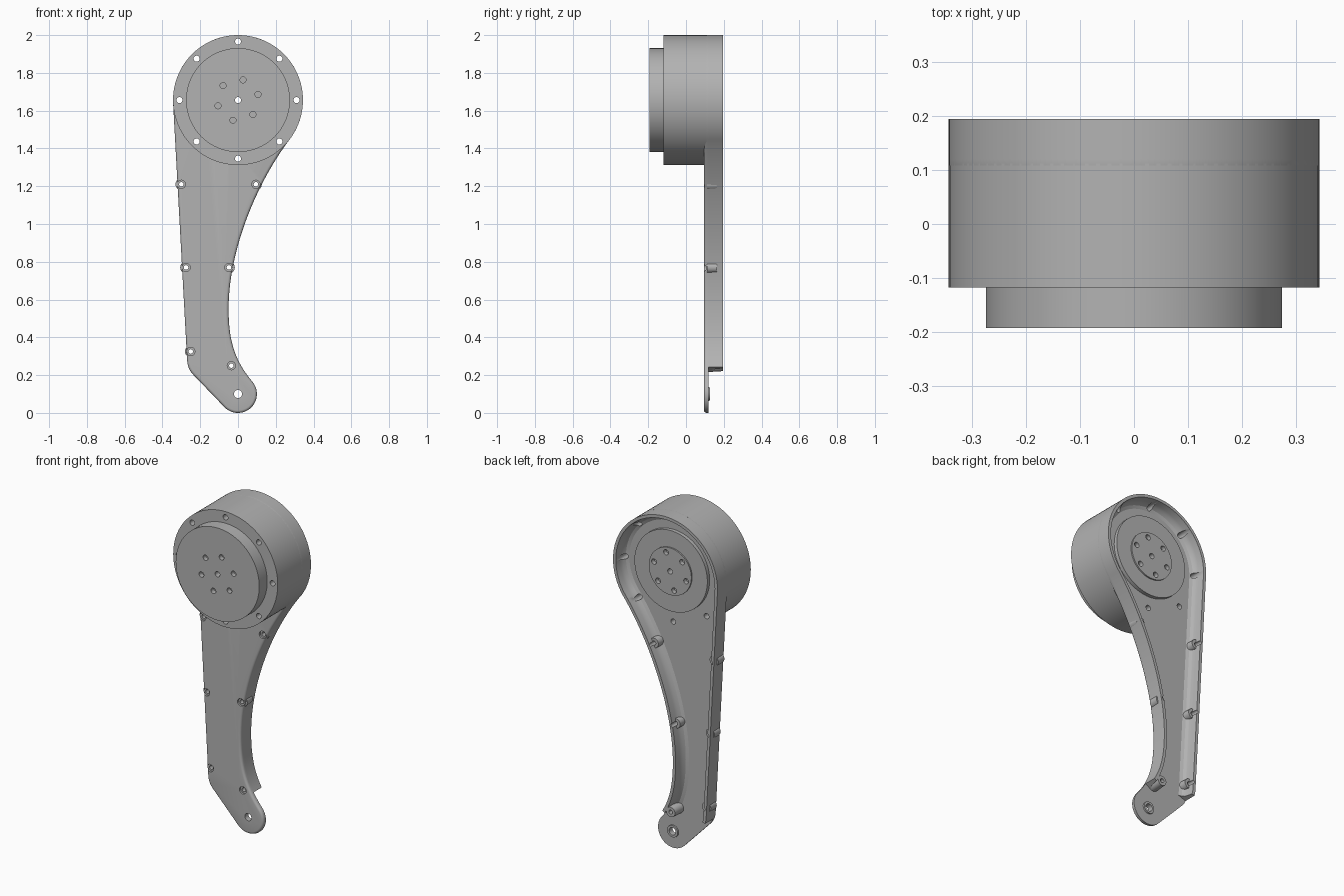
import bpy, bmesh, math
from math import cos, sin, radians
from mathutils import Vector
from mathutils.geometry import interpolate_bezier

if "Cube" in bpy.data.objects:
    bpy.data.objects.remove(bpy.data.objects["Cube"], do_unlink=True)

grey = bpy.data.materials.new("plain grey")
grey.use_nodes = True
grey.diffuse_color = (0.45, 0.45, 0.45, 1)
grey.node_tree.nodes["Principled BSDF"].inputs["Base Color"].default_value = grey.diffuse_color

HUB, HUB_R = Vector((0, 1.656)), 0.344
TIP, TIP_R = Vector((0, 0.1)), 0.1
FRONT, FLOOR, BACK = 0.095, 0.12, 0.195


def finish(bm, name):
    bmesh.ops.recalc_face_normals(bm, faces=bm.faces)
    mesh = bpy.data.meshes.new(name)
    bm.to_mesh(mesh)
    bm.free()
    mesh.materials.append(grey)
    obj = bpy.data.objects.new(name, mesh)
    bpy.context.collection.objects.link(obj)
    return obj


def loft(bm, loops, closed=True):
    """Bridge successive loops of points and cap the first and last."""
    rings = [[bm.verts.new(p) for p in loop] for loop in loops]
    n = len(rings[0])
    for a, b in zip(rings, rings[1:]):
        for i in range(n if closed else n - 1):
            j = (i + 1) % n
            bm.faces.new((a[i], a[j], b[j], b[i]))
    bm.faces.new(rings[0])
    bm.faces.new(rings[-1])


def turn(bm, centre, profile, segments=24):
    """Turned solid along y from (radius, y) pairs."""
    angles = [math.tau * i / segments for i in range(segments)]
    loft(bm, [[(centre[0] + r * cos(a), y, centre[1] + r * sin(a)) for a in angles]
              for r, y in profile])


def turned(name, centre, profile, segments=96):
    bm = bmesh.new()
    turn(bm, centre, profile, segments)
    return finish(bm, name)


def arc(centre, r, start, end, steps):
    angles = [radians(start + (end - start) * i / steps) for i in range(steps + 1)]
    return [centre + Vector((r * cos(a), r * sin(a))) for a in angles]


def bezier(*points, steps=20):
    pts = [Vector((x, z, 0)) for x, z in points]
    return [p.to_2d() for p in interpolate_bezier(*pts, steps)]


# Arm outline, clockwise from the lower left corner
outline = bezier((-0.235, 0.2), (-0.262, 0.228), (-0.268, 0.25), (-0.27, 0.29), steps=9)
outline += arc(HUB, HUB_R, 183, -40, 72)
outline += bezier((0.264, 1.435), (0.09, 1.2), (-0.05, 0.85), (-0.05, 0.55), steps=28)[1:]
outline += bezier((-0.05, 0.55), (-0.05, 0.36), (-0.006, 0.264), (0.077, 0.164))[1:]
outline += arc(TIP, TIP_R, 40, -135, 32)[1:]

inward = []
for i, p in enumerate(outline):
    t = (outline[(i + 1) % len(outline)] - outline[i - 1]).normalized()
    inward.append(Vector((t.y, -t.x)))


def offset(i, d, y):
    p = outline[i] + inward[i] * d
    return (p.x, y, p.y)


# Face plate with a rounded front edge
bm = bmesh.new()
edge = [(0.014 * (1 - sin(a)), FRONT + 0.014 * (1 - cos(a)))
        for a in (radians(22.5 * k) for k in range(5))]
loft(bm, [[offset(i, d, y) for i in range(len(outline))] for d, y in edge + [(0, FLOOR)]])
parts = [finish(bm, "arm_plate")]

# Rear rim wall with a flared foot, left open around the tip
wall = [(0, 0.11), (0, BACK), (0.018, BACK), (0.023, 0.16), (0.028, 0.143),
        (0.038, 0.128), (0.055, FLOOR), (0.055, 0.11)]
bm = bmesh.new()
loft(bm, [[offset(i, d, y) for d, y in wall]
          for i, p in enumerate(outline) if p.y >= 0.24])
parts.append(finish(bm, "arm_rim"))

# Motor drum, front cap and stepped rear discs
parts += [
    turned("drum", HUB, [(HUB_R, -0.118), (HUB_R, 0.112)]),
    turned("front_cap", HUB, [(0.275, -0.193), (0.275, -0.11)]),
    turned("rear_disc", HUB, [(0.24, 0.11), (0.24, 0.142)]),
    turned("rear_inner_disc", HUB, [(0.14, 0.13), (0.14, 0.15)]),
]

# Screw bosses inside the arm
screws = [(-0.3, 1.21), (0.095, 1.21), (-0.275, 0.77), (-0.048, 0.77),
          (-0.25, 0.325), (-0.035, 0.25)]
hub_screws = arc(HUB, 0.31, 0, 315, 7)
for k, c in enumerate(screws):
    last = c == screws[-1]
    top = BACK if last else 0.165
    parts.append(turned(f"screw_boss_{k + 1}", c,
                        [(0.034 if last else 0.031, 0.112), (0.029, top)], 32))
parts.append(turned("tip_boss", TIP, [(0.037, 0.112), (0.035, 0.128)], 32))

# Cutters for every hole
bm = bmesh.new()
for c in screws:
    turn(bm, c, [(0.022, 0.05), (0.022, 0.106), (0.012, 0.106), (0.012, 0.3)])
for c in hub_screws:
    turn(bm, c, [(0.016, -0.3), (0.016, 0.3)])
turn(bm, HUB, [(0.016, -0.3), (0.016, 0.3)])
turn(bm, TIP, [(0.022, -0.1), (0.022, 0.3)])
for c in arc(HUB, 0.11, 16, 316, 5):
    turn(bm, c, [(0.016, -0.3), (0.016, -0.165)])
    turn(bm, c, [(0.016, 0.125), (0.016, 0.3)])
cutter = finish(bm, "hole_cutter")
cutter.hide_render = True

for obj in parts:
    mod = obj.modifiers.new("holes", "BOOLEAN")
    mod.operation, mod.solver, mod.object = "DIFFERENCE", "EXACT", cutter
depsgraph = bpy.context.evaluated_depsgraph_get()
for obj in parts:
    mesh = bpy.data.meshes.new_from_object(obj.evaluated_get(depsgraph))
    obj.modifiers.clear()
    obj.data = mesh
bpy.data.objects.remove(cutter, do_unlink=True)

# Smooth shading with crisp edges
bpy.ops.object.select_all(action="DESELECT")
for obj in parts:
    obj.select_set(True)
bpy.context.view_layer.objects.active = parts[0]
bpy.ops.object.shade_smooth_by_angle(angle=radians(30))
